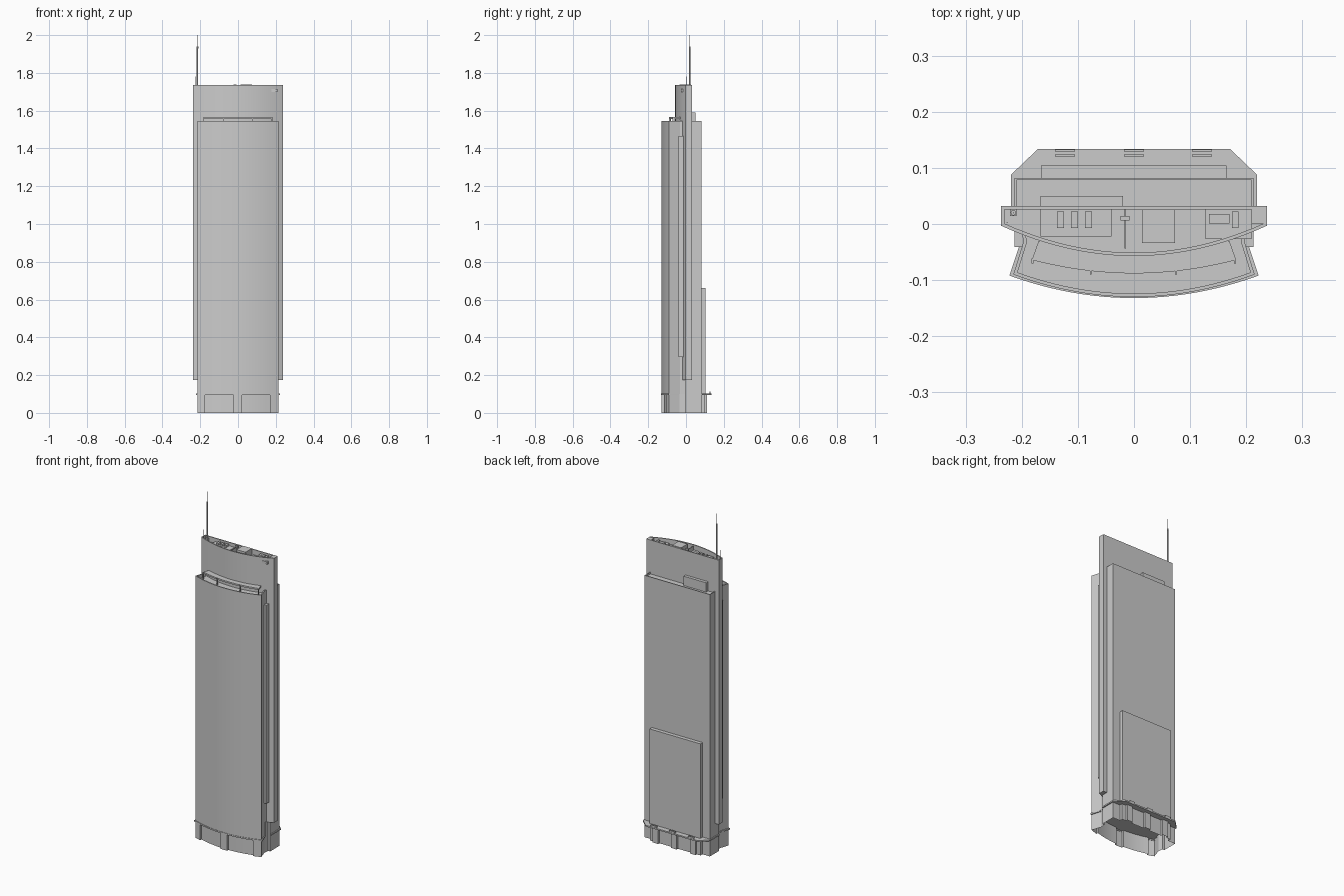
import bpy, bmesh, math

if "Cube" in bpy.data.objects:
    bpy.data.objects.remove(bpy.data.objects["Cube"])


def arc(half, y_mid, y_end, n=24):
    """Shallow bowed front edge, left to right."""
    xs = [-half + 2 * half * i / n for i in range(n + 1)]
    return [(x, y_mid + (y_end - y_mid) * (x / half) ** 2) for x in xs]


def prism(name, pts, z0, z1, rim=0, depth=0, open_bottom=False):
    """Extrude a counter-clockwise outline; optional parapet around a sunken roof."""
    bm = bmesh.new()
    lo = [bm.verts.new((x, y, z0)) for x, y in pts]
    hi = [bm.verts.new((x, y, z1)) for x, y in pts]
    n = len(pts)
    for i in range(n):
        j = (i + 1) % n
        bm.faces.new((lo[i], lo[j], hi[j], hi[i]))
    top = bm.faces.new(hi)
    if not open_bottom:
        bm.faces.new(lo[::-1])
    bm.normal_update()
    if rim:
        bmesh.ops.inset_region(bm, faces=[top], thickness=rim, use_even_offset=True)
        ring = list(top.verts)
        ext = bmesh.ops.extrude_face_region(bm, geom=[top])
        verts = [g for g in ext["geom"] if isinstance(g, bmesh.types.BMVert)]
        bmesh.ops.translate(bm, verts=verts, vec=(0, 0, -depth))
        if top.is_valid and top.verts[0] in ring:
            bmesh.ops.delete(bm, geom=[top], context='FACES_ONLY')
    me = bpy.data.meshes.new(name)
    bm.to_mesh(me)
    bm.free()
    ob = bpy.data.objects.new(name, me)
    bpy.context.collection.objects.link(ob)
    bpy.ops.object.select_all(action='DESELECT')
    ob.select_set(True)
    bpy.context.view_layer.objects.active = ob
    bpy.ops.object.shade_smooth_by_angle(angle=math.radians(20))
    return ob


def box(name, x0, x1, y0, y1, z0, z1, rim=0, depth=0):
    return prism(name, [(x0, y0), (x1, y0), (x1, y1), (x0, y1)], z0, z1, rim, depth)


def rod(name, x, y, z0, z1, r):
    pts = [(x + r * math.cos(a * math.pi / 4), y + r * math.sin(a * math.pi / 4)) for a in range(8)]
    return prism(name, pts, z0, z1)


ROOF, TOP = 1.545, 1.735

# Base storey: open underneath, glazing recessed between piers
front = []
for x0, x1, d in ((-.215, -.175, 0), (-.175, -.025, .012), (-.025, .02, 0),
                  (.02, .17, .012), (.17, .215, 0)):
    for i in range(7):
        x = x0 + (x1 - x0) * i / 6
        front.append((x, -.13 + .04 * (x / .215) ** 2 + d))
back = []
for x0, x1, y in ((.165, .14, .1), (.14, .103, .112), (.103, .018, .1), (.018, -.018, .112),
                  (-.018, -.103, .1), (-.103, -.14, .112), (-.14, -.165, .1)):
    back += [(x0, y), (x1, y)]
base = front + [(.197, -.035), (.2, -.005), (.213, -.005), (.213, .082), (.165, .082)]
base += back + [(-.165, .082), (-.213, .082), (-.213, -.005), (-.2, -.005), (-.197, -.035)]
prism("base_storey", base, 0, .1, open_bottom=True)

# Bowed front tower, flat back tower and the tall slab between them
prism("front_tower", arc(.215, -.13, -.09) + [(.197, -.032), (.2, -.013), (-.2, -.013), (-.197, -.032)],
      .1, ROOF, .006, .02)
box("back_tower", -.213, .213, -.005, .082, .1, ROOF, .004, .01)
prism("lower_core", [(-.2, -.03), (.2, -.03), (.2, .03), (-.2, .03)], .1, .18)
prism("central_slab", arc(.237, -.057, -.003) + [(.237, .032), (-.237, .032)], .175, TOP, .006, .03)

# Rear annex and rooftop plant behind the slab
box("rear_annex", -.166, .165, .075, .104, .1, .66)
box("rear_plant_room", -.167, -.02, .03, .05, ROOF - .02, 1.59)

# Side fins, mirrored
for s, side in ((-1, "left"), (1, "right")):
    a, b = sorted((s * .185, s * .213))
    box(side + "_side_fin", a, b, -.041, -.012, .295, 1.465)

# Entrance canopy: bowed strip in front, chamfered plate behind
prism("front_canopy", arc(.222, -.132, -.092) + [(.203, -.035), (.197, -.035), (.213, -.088)]
      + arc(.213, -.128, -.088)[-2:0:-1] + [(-.213, -.088), (-.197, -.035), (-.203, -.035)],
      .094, .102)
prism("rear_canopy", [(.213, 0), (.219, 0), (.219, .088), (.171, .134), (-.171, .134), (-.219, .088),
                      (-.219, 0), (-.213, 0), (-.213, .08), (.213, .08)], .094, .102)
for x in (-.123, 0, .121):
    for y in (.122, .131):
        box("canopy_bracket", x - .018, x + .018, y - .0015, y + .0015, .1, .112)

# Raised maintenance deck on the front roof
prism("roof_deck", arc(.182, -.088, -.064) + [(.17, -.03), (-.17, -.03)], 1.557, 1.566)
for x in (-.181, -.077, .075, .18):
    y = -.088 + .024 * (x / .182) ** 2
    box("deck_post", x - .0015, x + .0015, y - .006, y + .003, 1.52, 1.566)

# Equipment in the slab's sunken roof
box("plant_platform", -.167, -.04, -.022, .026, 1.70, 1.715)
for x in (-.131, -.106, -.081):
    box("cooling_unit", x - .006, x + .006, -.007, .022, 1.71, 1.728)
box("roof_screen", -.017, -.014, -.044, .026, 1.70, 1.73)
box("lift_room", .014, .073, -.034, .026, 1.70, 1.739)
box("side_plant_room", .127, .209, -.027, .026, 1.70, 1.715)
box("side_unit", .134, .17, .001, .018, 1.71, 1.728)
box("slim_unit", .175, .186, -.007, .022, 1.71, 1.728)
box("end_block", .209, .233, .001, .03, 1.70, 1.7345)
box("small_crane", -.024, -.008, .006, .014, 1.70, 1.738)

# Masts
box("mast_foot", -.221, -.209, .014, .026, 1.70, 1.725)
rod("main_mast", -.215, .02, 1.70, 1.935, .0035)
rod("mast_collar", -.215, .02, 1.93, 1.94, .005)
rod("mast_tip", -.215, .02, 1.935, 2.0, .001)
rod("small_mast", -.226, .003, 1.70, 1.78, .001)
